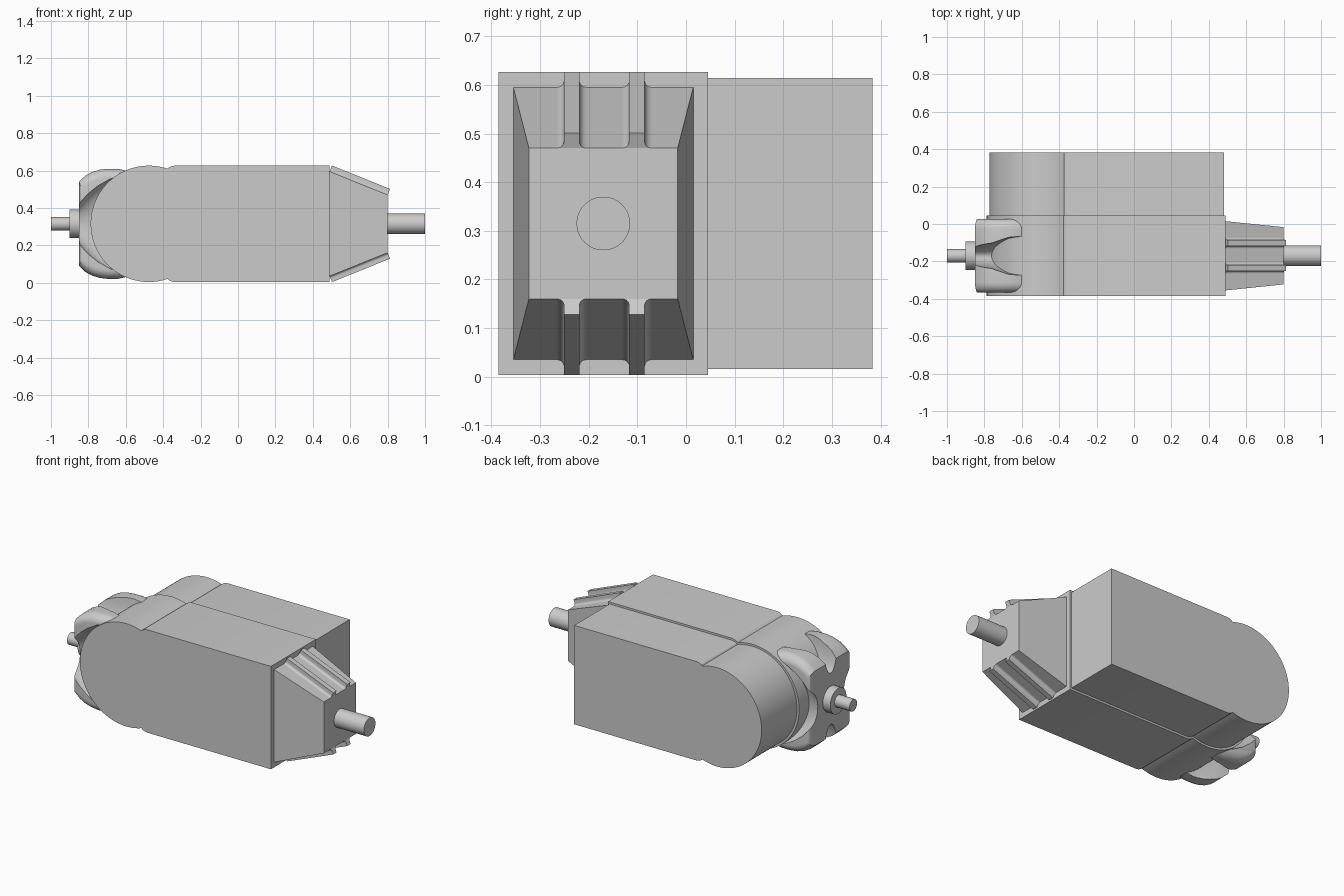
import bpy, bmesh, math
from mathutils import Vector

AXIS_Y, MID_Z = -0.17, 0.315

cube = bpy.data.objects.get("Cube")
if cube:
    bpy.data.objects.remove(cube, do_unlink=True)

grey = bpy.data.materials.new("plain_grey")
grey.use_nodes = True
grey.diffuse_color = (0.6, 0.6, 0.6, 1)
grey.node_tree.nodes["Principled BSDF"].inputs["Base Color"].default_value = (0.6, 0.6, 0.6, 1)


def finish(obj, angle=30):
    bpy.ops.object.select_all(action="DESELECT")
    bpy.context.view_layer.objects.active = obj
    obj.select_set(True)
    bpy.ops.object.shade_smooth_by_angle(angle=math.radians(angle))


def loft(name, rings, angle=30):
    """Skin a list of matching point rings and cap both ends."""
    bm = bmesh.new()
    loops = [[bm.verts.new(p) for p in ring] for ring in rings]
    n = len(loops[0])
    for a, b in zip(loops, loops[1:]):
        for i in range(n):
            j = (i + 1) % n
            bm.faces.new((a[i], a[j], b[j], b[i]))
    bm.faces.new(loops[0])
    bm.faces.new(loops[-1])
    bmesh.ops.recalc_face_normals(bm, faces=bm.faces)
    mesh = bpy.data.meshes.new(name)
    bm.to_mesh(mesh)
    bm.free()
    mesh.materials.append(grey)
    obj = bpy.data.objects.new(name, mesh)
    bpy.context.collection.objects.link(obj)
    finish(obj, angle)
    return obj


def rod(name, x0, x1, radius):
    bpy.ops.mesh.primitive_cylinder_add(
        vertices=48, radius=radius, depth=x1 - x0,
        location=((x0 + x1) / 2, AXIS_Y, MID_Z), rotation=(0, math.pi / 2, 0))
    obj = bpy.context.object
    obj.name = name
    obj.data.materials.append(grey)
    finish(obj)


def mirrored(half):
    """Close an upper half profile with its reflection about the mid height."""
    return half + [(x, 2 * MID_Z - z) for x, z in reversed(half)]


# Housing: round end, shallow groove, then a straight box
def housing(name, cx, radius, x_end, y0, y1):
    start = math.acos(0.1 / radius)
    half = [(x_end, MID_Z + radius), (-0.34, MID_Z + radius),
            (-0.355, MID_Z + radius - 0.003), (-0.37, MID_Z + radius - 0.01)]
    steps = 32
    for i in range(steps):
        a = start + (math.pi - start) * (i + 0.5 * (i == steps - 1)) / steps
        half.append((cx + radius * math.cos(a), MID_Z + radius * math.sin(a)))
    profile = mirrored(half)
    loft(name, [[(x, y, z) for x, z in profile] for y in (y0, y1)], 20)


housing("front_housing", -0.477, 0.311, 0.49, -0.385, 0.045)
housing("rear_housing", -0.475, 0.299, 0.48, 0.045, 0.383)


# Tapered nose
def rectangle(x, hy, hz):
    return [(x, AXIS_Y + sy * hy, MID_Z + sz * hz)
            for sy, sz in ((-1, -1), (1, -1), (1, 1), (-1, 1))]


loft("tapered_nose", [rectangle(0.49, 0.185, 0.28), rectangle(0.8, 0.153, 0.155)])

# Filleted ribs on the sloping faces of the nose
slope_start, slope_end = Vector((0.49, 0, 0.28)), Vector((0.8, 0, 0.155))
along = (slope_end - slope_start).normalized()
normal = Vector((-along.z, 0, along.x))
fillet, half_width, height = 0.014, 0.016, 0.034
side = [(half_width + fillet, -0.004)]
for i in range(7):
    a = math.pi / 2 * i / 6
    side.append((half_width + fillet * (1 - math.sin(a)), fillet * (1 - math.cos(a))))
side.append((half_width, height))
rib_profile = side + [(-y, h) for y, h in reversed(side)]

for level, flip in (("upper", 1), ("lower", -1)):
    for number, y in enumerate((-0.235, -0.101), 1):
        rings = []
        for base in (slope_start, slope_end):
            pts = [base + normal * h + Vector((0, w, 0)) for w, h in rib_profile]
            rings.append([(p.x, y + p.y, MID_Z + flip * p.z) for p in pts])
        loft(f"{level}_nose_rib_{number}", rings)

# Shafts and collar
rod("output_shaft", 0.79, 1.0, 0.055)
rod("end_collar", -0.9, -0.8, 0.077)
rod("end_shaft", -1.0, -0.88, 0.036)

# Four-armed end bracket: rounded block wrapping the round end
half = [(-0.55, 0.5), (-0.6, 0.6), (-0.64, 0.609), (-0.7, 0.609), (-0.74, 0.604),
        (-0.78, 0.592), (-0.815, 0.573), (-0.85, 0.54)]
profile = mirrored(half)
rings = []
bend = [math.pi / 2 * i / 8 for i in range(9)]
for sign, angles in ((-1, bend), (1, bend[::-1])):
    for a in angles:
        y = AXIS_Y + sign * (0.197 - 0.055 * (1 - math.cos(a)))
        s = 1 - 0.17 * (1 - math.sin(a))
        # the flat outer face stays flat
        t = 1 - 0.06 * (1 - math.sin(a))
        rings.append([(-0.6 + (x + 0.6) * t, y, MID_Z + (z - MID_Z) * s) for x, z in profile])
bracket = loft("end_bracket", rings, 40)


# Flared notches between the arms
def notch(y, z, sections):
    turn = [math.tau * i / 40 for i in range(40)]
    cutter = loft("notch_cutter", [
        [(x, y + ry * math.cos(a), z + rz * math.sin(a)) for a in turn]
        for x, ry, rz in sections])
    cutter.hide_render = True
    mod = bracket.modifiers.new("notch", "BOOLEAN")
    mod.operation, mod.solver, mod.object = "DIFFERENCE", "EXACT", cutter
    bpy.context.view_layer.objects.active = bracket
    bpy.ops.object.modifier_apply(modifier=mod.name)
    bpy.data.objects.remove(cutter, do_unlink=True)


side_flare = [(-0.9, 0.075, 0.07), (-0.85, 0.085, 0.11), (-0.8, 0.09, 0.165),
              (-0.75, 0.095, 0.205), (-0.68, 0.1, 0.245), (-0.5, 0.1, 0.28)]
top_flare = [(-0.9, 0.05, 0.14), (-0.85, 0.06, 0.17), (-0.76, 0.07, 0.2),
             (-0.67, 0.1, 0.22), (-0.5, 0.115, 0.22)]
for sign in (-1, 1):
    notch(AXIS_Y + sign * 0.21, MID_Z, side_flare)
    notch(AXIS_Y, MID_Z + sign * 0.325, top_flare)
finish(bracket, 40)
